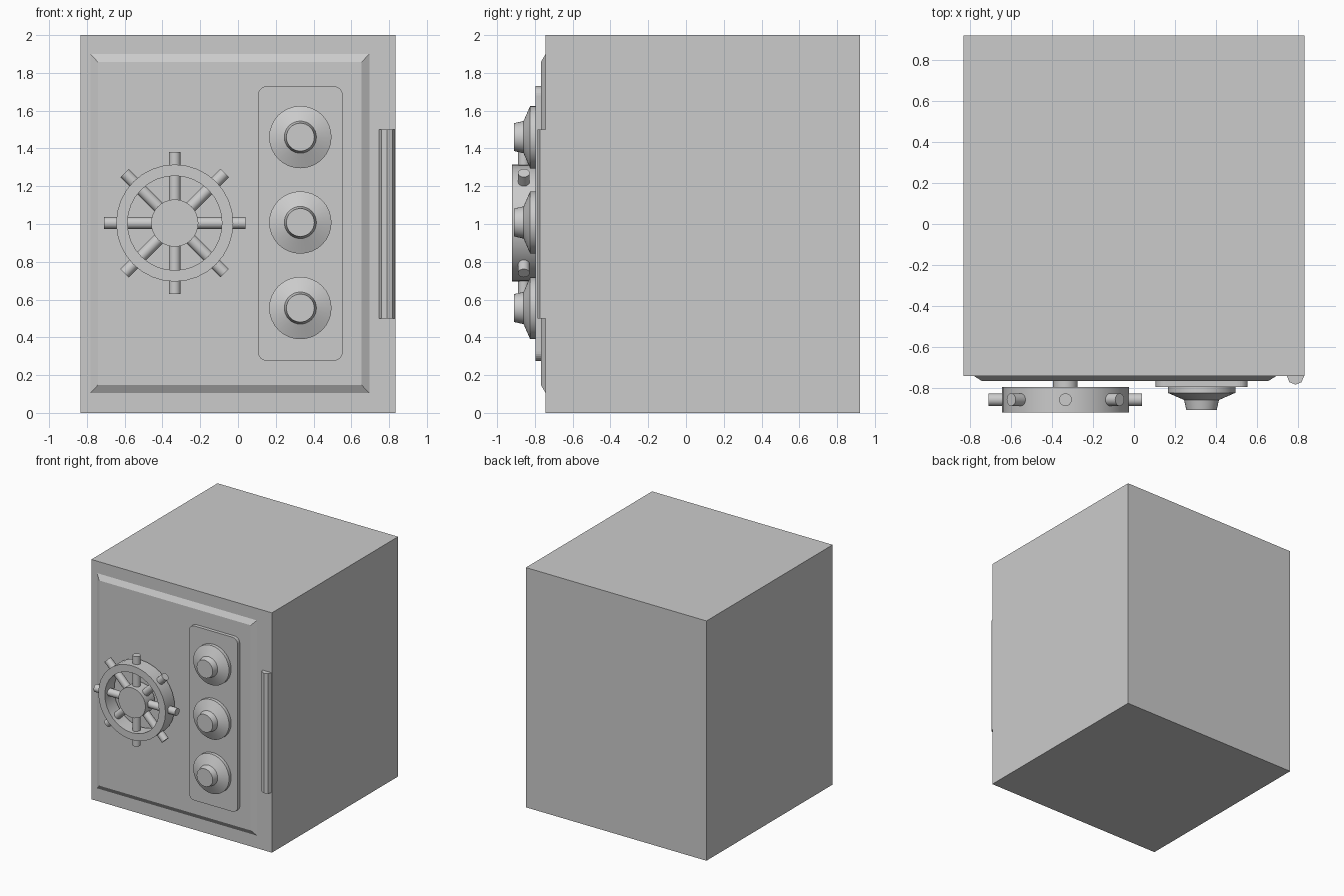
import bpy, bmesh, math
from mathutils import Matrix, Vector

old = bpy.data.objects.get("Cube")
if old:
    bpy.data.objects.remove(old, do_unlink=True)

grey = bpy.data.materials.new("light grey metal")
grey.use_nodes = True
colour = (0.6, 0.6, 0.6, 1)
grey.diffuse_color = colour
grey.node_tree.nodes["Principled BSDF"].inputs["Base Color"].default_value = colour

FRONT, DOOR, PLATE = -0.743, -0.768, -0.797


def finish(name, bm, smooth=False):
    bmesh.ops.recalc_face_normals(bm, faces=bm.faces)
    mesh = bpy.data.meshes.new(name)
    bm.to_mesh(mesh)
    bm.free()
    mesh.materials.append(grey)
    obj = bpy.data.objects.new(name, mesh)
    bpy.context.collection.objects.link(obj)
    if smooth:
        bpy.ops.object.select_all(action='DESELECT')
        obj.select_set(True)
        bpy.context.view_layer.objects.active = obj
        bpy.ops.object.shade_smooth_by_angle(angle=math.radians(25))
    return obj


def box(name, low, high):
    bm = bmesh.new()
    bmesh.ops.create_cube(bm, size=1)
    low, high = Vector(low), Vector(high)
    for v in bm.verts:
        v.co = (low + high) / 2 + v.co * (high - low)
    return finish(name, bm)


def lathe(name, x, z, profile, closed=False, sides=32):
    """Spin (radius, y) points about an axis that runs front to back."""
    bm = bmesh.new()
    rings = []
    for r, y in profile:
        rings.append([bm.verts.new((x + r * math.cos(a), y, z + r * math.sin(a)))
                      for a in (math.tau * i / sides for i in range(sides))])
    pairs = list(zip(rings, rings[1:]))
    if closed:
        pairs.append((rings[-1], rings[0]))
    else:
        bm.faces.new(rings[0])
        bm.faces.new(rings[-1])
    for a, b in pairs:
        for i in range(sides):
            j = (i + 1) % sides
            bm.faces.new((a[i], a[j], b[j], b[i]))
    return finish(name, bm, True)


# Cabinet
box("cabinet", (-0.833, FRONT, 0), (0.833, 0.92, 2))

# Door slab with a chamfered front rim
door = box("door", (-0.782, DOOR, 0.105), (0.695, FRONT + 0.01, 1.9))
for v in door.data.vertices:
    if v.co.y < FRONT - 0.01:
        v.co.x += 0.04 if v.co.x < 0 else -0.04
        v.co.z += 0.042 if v.co.z < 1 else -0.042
    else:
        v.co.y = FRONT

# Hinge rod on the door edge
bm = bmesh.new()
bmesh.ops.create_cone(bm, cap_ends=True, segments=8, radius1=0.042, radius2=0.042,
                      depth=1, matrix=Matrix.Translation((0.789, FRONT, 1)))
finish("hinge", bm)

# Dial plate with rounded corners
plate = box("dial_plate", (0.105, PLATE, 0.275), (0.555, DOOR, 1.73))
bm = bmesh.new()
bm.from_mesh(plate.data)
corners = [e for e in bm.edges if abs(e.verts[0].co.y - e.verts[1].co.y) > 0.01]
bmesh.ops.bevel(bm, geom=corners, offset=0.05, segments=6, profile=0.5, affect='EDGES')
bm.to_mesh(plate.data)
bm.free()

# Three combination dials
for name, z in (("upper", 1.46), ("middle", 1.008), ("lower", 0.555)):
    lathe(name + "_dial", 0.33, z, [(0.165, PLATE), (0.165, -0.825), (0.085, -0.86),
                                    (0.074, -0.91)])

# Handwheel: stem, hub, rim and eight spokes
WX, WZ, BACK, TIP = -0.335, 1.005, -0.797, -0.92
lathe("wheel_stem", WX, WZ, [(0.06, DOOR), (0.06, BACK)])
lathe("wheel_hub", WX, WZ, [(0.125, BACK), (0.125, TIP)])
lathe("wheel_rim", WX, WZ, [(0.31, BACK), (0.31, TIP), (0.25, TIP), (0.25, BACK)], True)
for i in range(8):
    bm = bmesh.new()
    turn = Matrix.Translation((WX, (BACK + TIP) / 2, WZ)) @ Matrix.Rotation(i * math.tau / 8, 4, 'Y')
    bmesh.ops.create_cone(bm, cap_ends=True, segments=16, radius1=0.031, radius2=0.031,
                          depth=0.275, matrix=turn @ Matrix.Translation((0, 0, 0.2375)))
    finish("wheel_spoke_%d" % (i + 1), bm, True)
